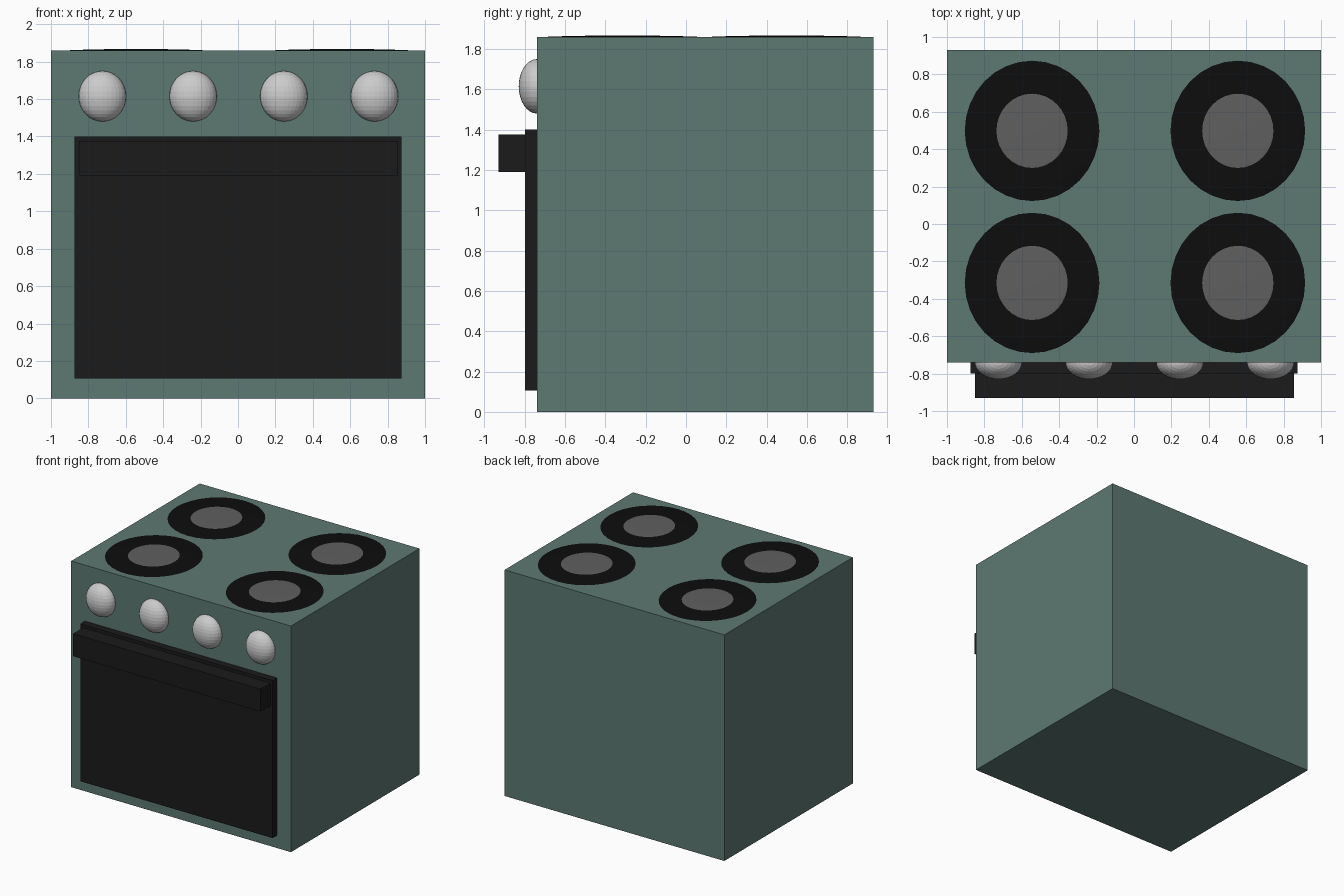
import bpy, math

if "Cube" in bpy.data.objects:
    bpy.data.objects.remove(bpy.data.objects["Cube"])


def mat(name, r, g, b):
    m = bpy.data.materials.new(name)
    m.diffuse_color = (r, g, b, 1)
    m.use_nodes = True
    m.node_tree.nodes["Principled BSDF"].inputs["Base Color"].default_value = m.diffuse_color
    return m


TEAL = mat("teal_enamel", 0.11, 0.19, 0.17)
DOOR = mat("dark_door", 0.011, 0.011, 0.011)
BLACK = mat("black_ring", 0.004, 0.004, 0.004)
GREY = mat("hotplate_grey", 0.115, 0.115, 0.115)


def finish(name, material):
    ob = bpy.context.object
    ob.name = name
    if material:
        ob.data.materials.append(material)
    bpy.ops.object.transform_apply(location=False, rotation=False, scale=True)
    return ob


def box(name, lo, hi, material):
    bpy.ops.mesh.primitive_cube_add(size=1, location=[(a + b) / 2 for a, b in zip(lo, hi)])
    bpy.context.object.scale = [b - a for a, b in zip(lo, hi)]
    return finish(name, material)


def ellipsoid(name, centre, radii, material=None):
    bpy.ops.mesh.primitive_uv_sphere_add(segments=32, ring_count=16, radius=1, location=centre)
    bpy.context.object.scale = radii
    return finish(name, material)


# Body, door and door handle
box("oven_body", (-1, -0.74, 0), (1, 0.93, 1.86), TEAL)
box("oven_door", (-0.875, -0.80, 0.105), (0.875, -0.73, 1.40), DOOR)
box("door_handle", (-0.85, -0.93, 1.19), (0.855, -0.79, 1.375), DOOR)

# Row of control knobs, half sunk into the front
for i in range(4):
    ellipsoid(f"control_knob_{i + 1}", (-0.725 + i * 0.485, -0.74, 1.615), (0.127, 0.09, 0.135))

# Four burners: very shallow domes, grey hotplate in a black ring
for i, x in enumerate((-0.545, 0.555)):
    for j, y in enumerate((-0.315, 0.498)):
        n = i * 2 + j + 1
        ellipsoid(f"burner_ring_{n}", (x, y, 1.86), (0.36, 0.375, 0.006), BLACK)
        ellipsoid(f"burner_hotplate_{n}", (x, y, 1.865), (0.191, 0.199, 0.003), GREY)
